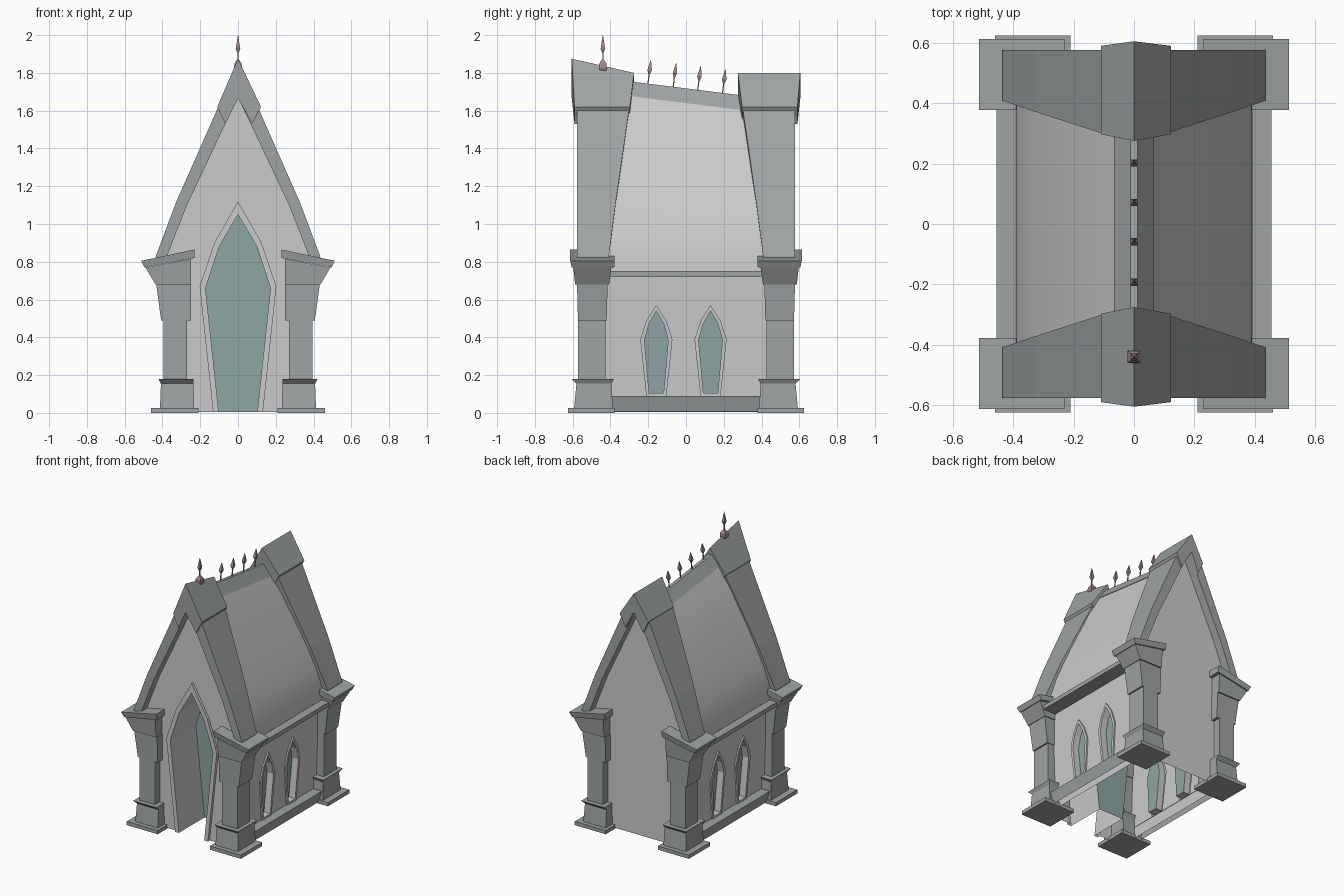
import bpy, bmesh
from mathutils import Vector

if "Cube" in bpy.data.objects:
    bpy.data.objects.remove(bpy.data.objects["Cube"])


def material(name, rgb):
    m = bpy.data.materials.new(name)
    m.diffuse_color = (*rgb, 1)
    m.use_nodes = True
    m.node_tree.nodes["Principled BSDF"].inputs["Base Color"].default_value = m.diffuse_color
    return m


GLASS = material("teal_glass", (0.27, 0.38, 0.37))
RUST = material("dull_iron", (0.36, 0.25, 0.25))
TRIM = material("dark_stone", (0.35, 0.37, 0.37))


def finish(name, bm, out=None, mat=None, smooth=False):
    bmesh.ops.recalc_face_normals(bm, faces=bm.faces[:])
    if out is not None:  # open surface: turn it to face outwards
        bm.normal_update()
        total = sum((f.normal * f.calc_area() for f in bm.faces), Vector())
        if total.dot(Vector(out)) < 0:
            bmesh.ops.reverse_faces(bm, faces=bm.faces[:])
    for f in bm.faces:
        f.smooth = smooth
    me = bpy.data.meshes.new(name)
    bm.to_mesh(me)
    bm.free()
    if mat:
        me.materials.append(mat)
    ob = bpy.data.objects.new(name, me)
    bpy.context.collection.objects.link(ob)
    return ob


def loft(name, loops, closed=True, caps=True, **kw):
    """Skin a row of equal-length point loops."""
    bm = bmesh.new()
    rows = [[bm.verts.new(p) for p in lp] for lp in loops]
    n = len(rows[0])
    for a, b in zip(rows, rows[1:]):
        for i in range(n if closed else n - 1):
            j = (i + 1) % n
            bm.faces.new((a[i], a[j], b[j], b[i]))
    if caps:
        bm.faces.new(rows[0])
        bm.faces.new(rows[-1])
    return finish(name, bm, **kw)


def sheet(name, outline, holes=(), **kw):
    """Flat surface with holes."""
    bm = bmesh.new()
    for lp in (outline, *holes):
        vs = [bm.verts.new(p) for p in lp]
        for i in range(len(vs)):
            bm.edges.new((vs[i - 1], vs[i]))
    bmesh.ops.triangle_fill(bm, use_beauty=True, use_dissolve=True, edges=bm.edges[:])
    return finish(name, bm, **kw)


def both(half):
    """Mirror a right-hand path that ends on the centre line."""
    return half + [(-u, v) for u, v in reversed(half[:-1])]


def box(name, x0, x1, y0, y1, z0, z1, **kw):
    return loft(name, [[(x0, y0, z), (x1, y0, z), (x1, y1, z), (x0, y1, z)]
                       for z in (z0, z1)], **kw)


def opening(name, outer, inner, put, front, deep, closed, out):
    """Raised pointed frame, deep reveal and glass pane."""
    loft(name + "_frame", [[put(u, v, d) for u, v in path] for path, d in
         ((outer, 0.0), (outer, front), (inner, front), (inner, deep))],
         closed=closed, caps=False, out=out)
    sheet(name + "_glass", [put(u, v, deep) for u, v in inner], out=out, mat=GLASS)


# Corner pillars: each part is stacked sections (x0, x1, y0, y1, z inner, z outer)
PILLAR = {
    "plinth": [(.21, .46, .378, .624, 0, 0), (.21, .46, .378, .624, .027, .027)],
    "base": [(.233, .413, .387, .592, .027, .027), (.235, .408, .395, .58, .155, .155),
             (.235, .422, .38, .605, .18, .18)],
    "shaft": [(.27, .395, .425, .572, .18, .18), (.27, .395, .425, .572, .49, .49)],
    "capital": [(.248, .407, .42, .572, .49, .49), (.248, .433, .415, .577, .68, .68)],
    "flare": [(.25, .437, .408, .587, .68, .68), (.25, .49, .395, .597, .815, .77)],
    "slab": [(.23, .495, .38, .605, .82, .77), (.23, .513, .378, .613, .865, .805)],
}
for sx in (1, -1):
    for sy in (1, -1):
        for part, secs in PILLAR.items():
            loft("pillar_" + part, [[(sx * x0, sy * y0, zi), (sx * x1, sy * y0, zo),
                                     (sx * x1, sy * y1, zo), (sx * x0, sy * y1, zi)]
                                    for x0, x1, y0, y1, zi, zo in secs], mat=TRIM)

# Gable arches: stations (outer x, z, inner x, z, inside y), widening upwards
ARCH = [(.438, .80, .37, .80, .412), (.435, .83, .37, .845, .408), (.328, 1.115, .27, 1.10, .372),
        (.107, 1.615, .055, 1.555, .300), (0, 1.79, 0, 1.67, .285)]
for sy in (-1, 1):
    right = [[(xo, sy * .577, zo), (xo, sy * y, zo), (xi, sy * y, zi), (xi, sy * .577, zi)]
             for xo, zo, xi, zi, y in ARCH]
    left = [[(-x, y, z) for x, y, z in lp] for lp in reversed(right[:-1])]
    loft("gable_arch", right + left, mat=TRIM)
    # Peak cap over each arch, a little wider on the right; the front one slopes
    caps = []
    for edge, y_mid, y_side in ((0, .605, .59), (1, .275, .297)):
        zp = 1.875 if sy < 0 and edge == 0 else 1.80
        half = [(0, y_mid, zp), (.122, y_side, 1.62), (.075, y_side, 1.53), (0, y_mid, 1.665)]
        lp = half + [(-x * .9, y, z) for x, y, z in half[2:0:-1]]
        caps.append([(x, sy * y, z) for x, y, z in lp])
    loft("peak_cap", caps, mat=TRIM)

# Gable walls, with the doorway at the front
DOOR_OUT = both([(.132, 0.005), (.203, .67), (.125, .90), (0, 1.12)])
DOOR_IN = both([(.102, 0.005), (.172, .66), (.10, .88), (0, 1.05)])
WALL = both([(.33, 0.005), (.352, .75), (.38, .85), (.29, 1.10), (0, 1.71)])
GABLE_Y = .515


def front(u, v, d):
    return (u, -GABLE_Y + d, v)


sheet("front_wall", [front(u, v, 0) for u, v in WALL + DOOR_OUT[::-1]], out=(0, -1, 0))
sheet("back_wall", [(u, GABLE_Y, v) for u, v in WALL], out=(0, 1, 0))
opening("door", DOOR_OUT, DOOR_IN, front, -.02, .275, False, (0, -1, 0))

# Side walls, windows, ledges and roof slopes
WIN_OUT = both([(.053, .09), (.085, .39), (.052, .49), (0, .57)])
WIN_IN = both([(.038, .105), (.063, .385), (.04, .47), (0, .54)])
ROOF = [(.395, .74), (.389, .85), (.355, .98), (.31, 1.10), (.258, 1.23),
        (.20, 1.36), (.133, 1.51), (.052, 1.66)]
for s in (1, -1):
    def side(u, v, d):
        return (s * (.33 + .03 * v - d), u, v)

    def shifted(path, c):
        return [(u + c, v) for u, v in path]

    centres = (-.157, .13)
    rect = [(-GABLE_Y, .005), (GABLE_Y, .005), (GABLE_Y, .75), (-GABLE_Y, .75)]
    sheet("side_wall", [side(*p, 0) for p in rect],
          [[side(*p, 0) for p in shifted(WIN_OUT, c)] for c in centres], out=(s, 0, 0))
    for c in centres:
        opening("window", shifted(WIN_OUT, c), shifted(WIN_IN, c), side, -.01, .04,
                True, (s, 0, 0))
    box("eave_ledge", s * .345, s * .455, -.41, .41, .72, .75, mat=TRIM)
    # Footing course: face and top only, leaning in towards the ground
    loft("wall_footing", [[(s * x, y, z) for x, z in ((.38, .008), (.403, .09), (.33, .09))]
                          for y in (-.41, .41)], closed=False, caps=False,
         out=(s, 0, .3), mat=TRIM)
    loft("roof_slope", [[(s * x, y, z - .12 * y * ((z - .74) / .9) ** 2) for x, z in ROOF]
                        for y in (-.43, .43)],
         closed=False, caps=False, out=(s, 0, 1), smooth=True)

# Sloping ridge beam
SLOPE = .125
loft("ridge_beam", [[(x, y, z - SLOPE * y) for x, z in
                     ((.066, 1.64), (.012, 1.718), (-.012, 1.718), (-.066, 1.64))]
                    for y in (-.32, .32)], mat=TRIM)


# Four-sided spikes made of square sections (half width, height)
def spike(name, y, z, secs, lean=0):
    loft(name, [[(a * r, y + b * r + lean * h, z + h) for a, b in
                 ((1, 1), (-1, 1), (-1, -1), (1, -1))] for r, h in secs], mat=RUST)


for y in (-.202, -.068, .062, .193):
    spike("ridge_spike", y, 1.715 - SLOPE * y,
          [(.003, -.01), (.003, .05), (.012, .075), (.0006, .13)], SLOPE)
spike("finial_block", -.44, 1.81, [(.015, 0), (.021, .012), (.019, .04), (.006, .06)])
spike("finial_spike", -.44, 1.86, [(.003, 0), (.003, .045), (.012, .068), (.0006, .14)])
